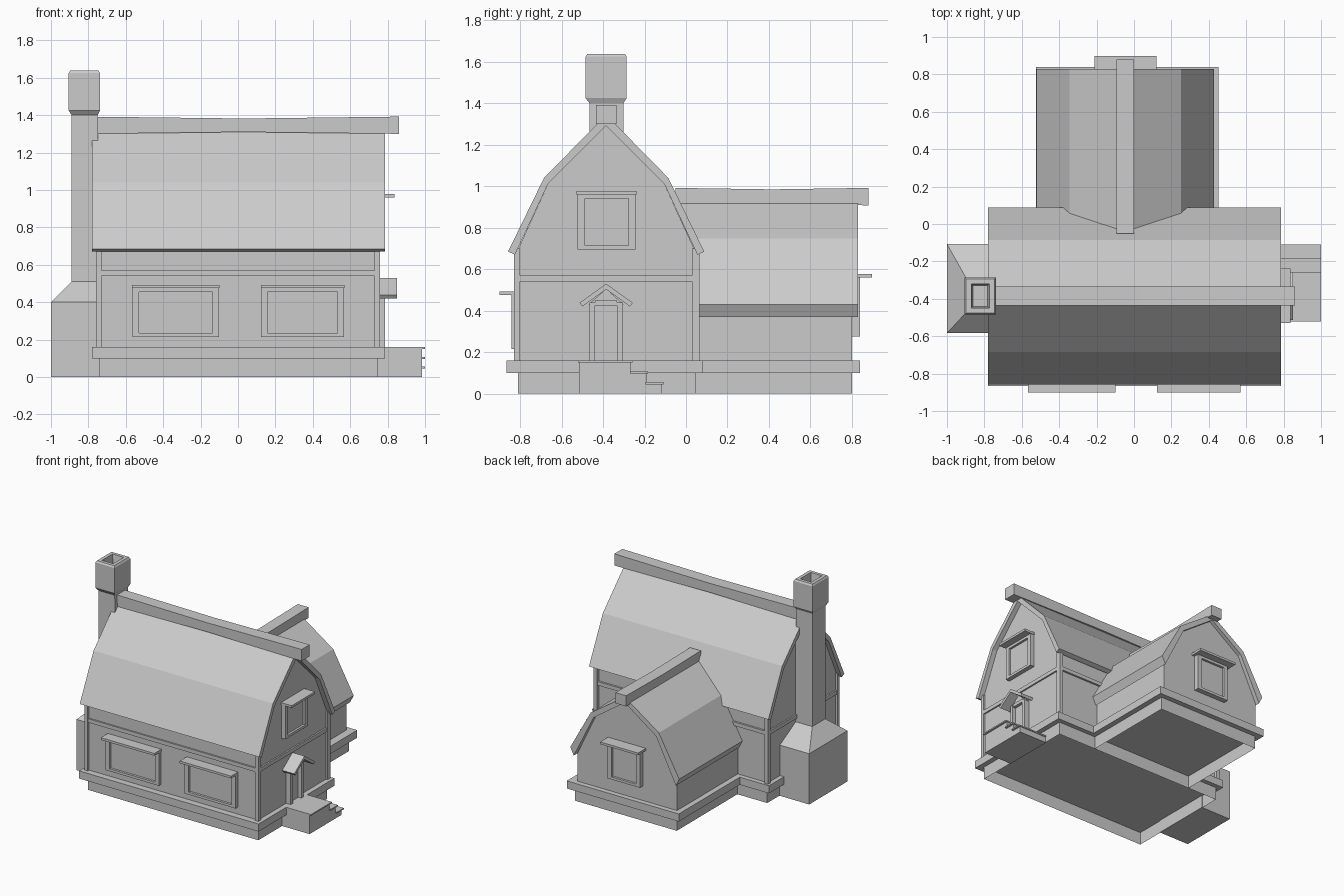
import bpy, bmesh
from math import radians
from mathutils import Matrix, Vector

if "Cube" in bpy.data.objects:
    bpy.data.objects.remove(bpy.data.objects["Cube"])


def make(name, verts, faces, mat=None):
    me = bpy.data.meshes.new(name)
    me.from_pydata([(mat @ Vector(v)) if mat else v for v in verts], [], faces)
    bm = bmesh.new()
    bm.from_mesh(me)
    bmesh.ops.recalc_face_normals(bm, faces=bm.faces)
    bm.to_mesh(me)
    bm.free()
    ob = bpy.data.objects.new(name, me)
    bpy.context.collection.objects.link(ob)
    return ob


def loft(name, rings, mat=None, caps=True):
    """Skin a list of equal-length vertex rings."""
    n = len(rings[0])
    verts = [v for r in rings for v in r]
    faces = []
    for k in range(len(rings) - 1):
        for i in range(n):
            j = (i + 1) % n
            faces.append((k * n + i, k * n + j, (k + 1) * n + j, (k + 1) * n + i))
    if caps:
        faces += [tuple(range(n)), tuple(range((len(rings) - 1) * n, len(rings) * n))]
    return make(name, verts, faces, mat)


def rect(x0, x1, y0, y1, z):
    return [(x0, y0, z), (x1, y0, z), (x1, y1, z), (x0, y1, z)]


def box(name, x0, x1, y0, y1, z0, z1, mat=None, caps=True):
    return loft(name, [rect(x0, x1, y0, y1, z0), rect(x0, x1, y0, y1, z1)], mat, caps)


def prism(name, profile, a, b, axis, c):
    """Extrude a (u, z) profile from a to b along x or y, u measured from c."""
    if axis == 'x':
        return loft(name, [[(t, c + u, z) for u, z in profile] for t in (a, b)])
    return loft(name, [[(c + u, t, z) for u, z in profile] for t in (a, b)])


def mirrored(half):
    """Half profile from right eave to peak -> full left-to-right outline."""
    return [(-u, z) for u, z in half] + [(u, z) for u, z in reversed(half[:-1])]


def roof(name, outer, inner, a, b, axis, c):
    return prism(name, mirrored(outer) + mirrored(inner)[::-1], a, b, axis, c)


def ridge(name, a, b, z0, z1, w, sag, axis, c):
    rings = []
    for t, s in ((a, 0), ((a + b) / 2, sag), (b, 0)):
        p = [(-w, z0 + s), (w, z0 + s), (w, z1 - s), (-w, z1 - s)]
        rings.append([(t, c + u, z) if axis == 'x' else (c + u, t, z) for u, z in p])
    return loft(name, rings)


def window(name, pos, angle, w, z0, z1, hood):
    """Frame, recessed pane and hood; local -y points out of the wall."""
    m = Matrix.Translation((pos[0], pos[1], 0)) @ Matrix.Rotation(radians(angle), 4, 'Z')
    f = 0.035
    for s in (-1, 1):
        xs = sorted((s * w, s * (w - f)))
        box(name + "_jamb", xs[0], xs[1], -0.03, 0.01, z0, z1, m)
    box(name + "_sill", -w + f, w - f, -0.03, 0.01, z0, z0 + 0.02, m)
    box(name + "_head", -w + f, w - f, -0.03, 0.01, z1 - 0.02, z1, m)
    box(name + "_pane", -w + f, w - f, -0.012, 0.01, z0 + 0.02, z1 - 0.02, m)
    box(name + "_hood", -hood, hood, -0.088, 0.01, z1, z1 + 0.018, m)


CY = -0.385   # centre line of main house
CX = -0.047   # centre line of rear wing

# Foundations (open skirts) and plinths
box("main_foundation", -0.74, 0.745, -0.81, 0.045, 0, 0.11, caps=False)
box("wing_foundation", -0.48, 0.41, 0.045, 0.80, 0.0, 0.11, caps=False)
box("main_plinth", -0.78, 0.785, -0.865, 0.08, 0.10, 0.16)
box("wing_plinth", -0.525, 0.452, 0.06, 0.84, 0.10, 0.16)

# Walls
main_in = [(0.44, 0.67), (0.28, 1.012), (0, 1.292)]
wing_in = [(0.445, 0.37), (0.272, 0.715), (0, 0.905)]
prism("main_walls", mirrored([(0.428, 0.15), (0.428, 0.69)] + main_in[1:]),
      -0.745, 0.745, 'x', CY)
prism("wing_walls", mirrored([(0.435, 0.15), (0.435, 0.38)] + wing_in[1:]),
      0.04, 0.80, 'y', CX)

# Timber corner posts and mid beam
for x0, x1 in ((-0.76, -0.73), (0.73, 0.76)):
    for y0, y1 in ((-0.83, -0.80), (0.03, 0.065)):
        box("corner_post", x0, x1, y0, y1, 0.16, 0.70)
box("mid_beam", -0.757, 0.757, -0.825, 0.058, 0.54, 0.57)

# Gambrel roofs
roof("main_roof", [(0.473, 0.685), (0.30, 1.04), (0, 1.345)], main_in,
     -0.78, 0.785, 'x', CY)
roof("wing_roof", [(0.475, 0.43), (0.297, 0.748), (0, 0.95)], wing_in,
     -0.03, 0.83, 'y', CX)
ridge("main_ridge_beam", -0.80, 0.86, 1.30, 1.392, 0.05, 0.01, 'x', CY)
ridge("wing_ridge_beam", -0.05, 0.88, 0.908, 0.992, 0.047, 0.007, 'y', CX)

# Chimney: broad base, shoulder, stack, cap and flue in one loft
loft("chimney", [
    rect(-1.0, -0.735, -0.583, -0.107, 0),
    rect(-1.0, -0.735, -0.583, -0.107, 0.40),
    rect(-0.89, -0.735, -0.465, -0.302, 0.51),
    rect(-0.89, -0.75, -0.465, -0.302, 1.40),
    rect(-0.905, -0.738, -0.484, -0.286, 1.425),
    rect(-0.905, -0.738, -0.484, -0.286, 1.625),
    rect(-0.897, -0.746, -0.476, -0.294, 1.638),
    rect(-0.87, -0.773, -0.45, -0.32, 1.638),
    rect(-0.86, -0.783, -0.44, -0.33, 1.57)])

# Windows
window("front_window_left", (-0.333, -0.812), 0, 0.232, 0.215, 0.475, 0.234)
window("front_window_right", (0.346, -0.812), 0, 0.222, 0.215, 0.475, 0.224)
window("gable_window", (0.75, -0.383), 90, 0.14, 0.695, 0.96, 0.145)
window("wing_window", (-0.045, 0.81), 180, 0.14, 0.275, 0.56, 0.165)

# Door, frame and little gabled hood
box("door", 0.74, 0.758, -0.44, -0.33, 0.16, 0.43)
for y0, y1 in ((-0.465, -0.438), (-0.332, -0.304)):
    box("door_jamb", 0.74, 0.785, y0, y1, 0.16, 0.44)
box("door_head", 0.74, 0.783, -0.438, -0.332, 0.425, 0.45)
prism("door_gable", [(-0.085, 0.43), (0.085, 0.43), (0, 0.505)], 0.74, 0.775, 'x', CY)
roof("door_hood", [(0.128, 0.438), (0, 0.53)], [(0.115, 0.42), (0, 0.503)],
     0.74, 0.85, 'x', CY)

# Porch and side steps with overhanging treads
for y0, y1, z in ((-0.515, -0.265, 0.16), (-0.265, -0.19, 0.107), (-0.19, -0.115, 0.055)):
    box("porch_step", 0.74, 0.985, y0, y1, 0, z - 0.01)
    box("step_tread", 0.74, 1.0, y0 - 0.005, y1 + 0.006, z - 0.01, z)
